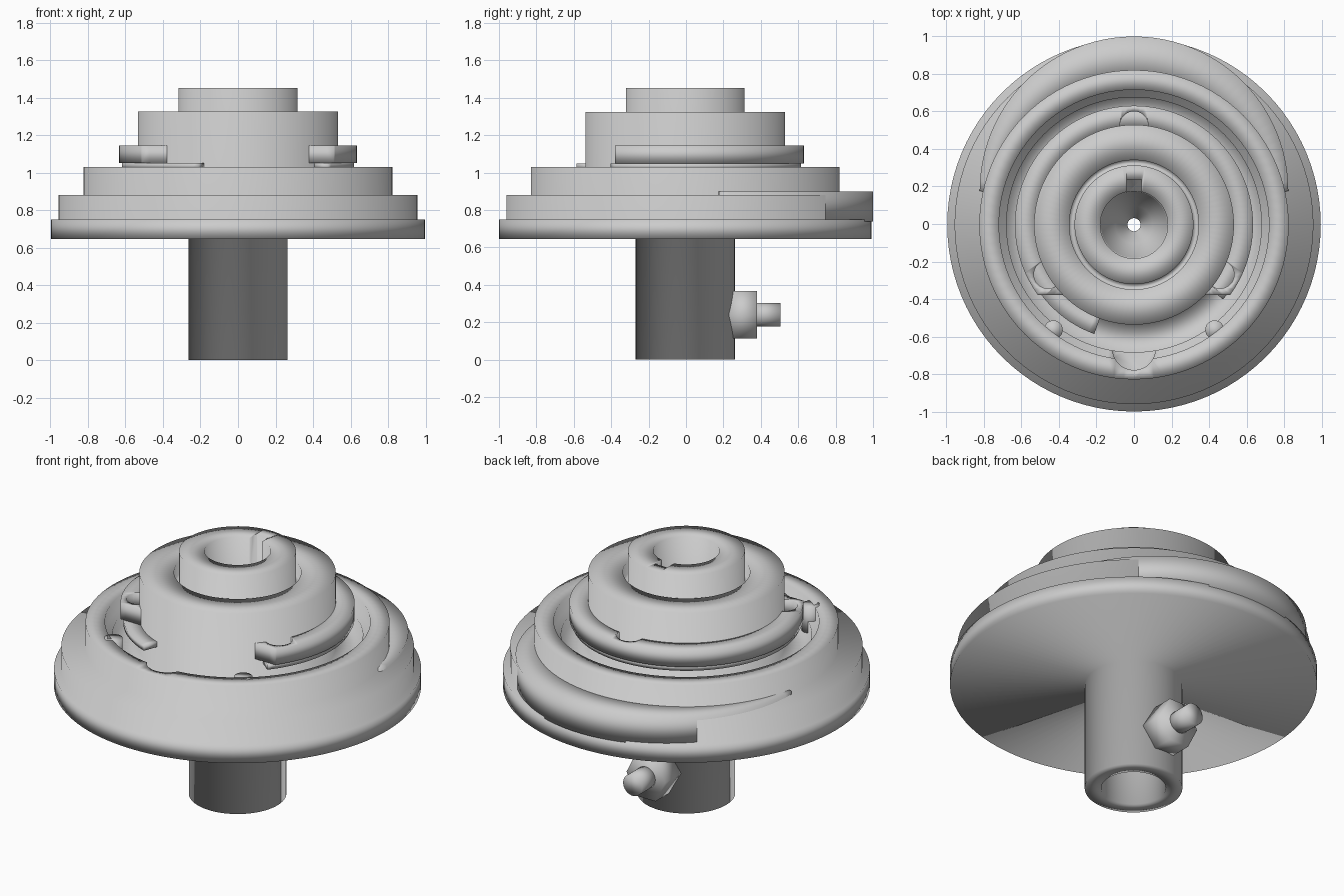
import bpy, bmesh, math
from mathutils import Matrix, Vector

if "Cube" in bpy.data.objects:
    bpy.data.objects.remove(bpy.data.objects["Cube"])

OFF = Vector((0, -0.004, 0))
metal = bpy.data.materials.new("light grey metal")
metal.diffuse_color = (0.6, 0.6, 0.6, 1)
metal.use_nodes = True
metal.node_tree.nodes["Principled BSDF"].inputs["Base Color"].default_value = metal.diffuse_color


def finish(name, bm):
    bmesh.ops.recalc_face_normals(bm, faces=bm.faces)
    bmesh.ops.translate(bm, verts=bm.verts, vec=OFF)
    me = bpy.data.meshes.new(name)
    bm.to_mesh(me)
    bm.free()
    me.materials.append(metal)
    ob = bpy.data.objects.new(name, me)
    bpy.context.collection.objects.link(ob)
    return ob


def sweep(name, rows, full):
    """Skin a list of closed cross-sections, joined in a loop or capped at the ends."""
    bm = bmesh.new()
    rings = [[bm.verts.new(p) for p in row] for row in rows]
    n = len(rings[0])
    for i in range(len(rings) if full else len(rings) - 1):
        p, q = rings[i], rings[(i + 1) % len(rings)]
        for j in range(n):
            k = (j + 1) % n
            bm.faces.new((p[j], q[j], q[k], p[k]))
    if not full:
        bm.faces.new(rings[0])
        bm.faces.new(rings[-1])
    return finish(name, bm)


def lathe(name, profile, a0=0, a1=360, steps=96):
    """Revolve a closed (radius, z) profile about z, fully or as a sector."""
    full = a1 - a0 >= 360
    rows = []
    for i in range(steps if full else steps + 1):
        a = math.radians(a0 + (a1 - a0) * i / steps)
        rows.append([(r * math.cos(a), r * math.sin(a), z) for r, z in profile])
    return sweep(name, rows, full)


def rod(name, radius, length, loc, along_y=False, sides=32, spin=0, squash=1):
    bm = bmesh.new()
    bmesh.ops.create_cone(bm, cap_ends=True, segments=sides, radius1=radius, radius2=radius, depth=length)
    m = Matrix.Diagonal((squash, 1, 1, 1)) @ Matrix.Rotation(math.radians(spin), 4, "Z")
    if along_y:
        m = Matrix.Rotation(math.pi / 2, 4, "X") @ m
    bm.transform(Matrix.Translation(loc) @ m)
    return finish(name, bm)


def box(name, lo, hi):
    bm = bmesh.new()
    bmesh.ops.create_cube(bm, size=1)
    for v in bm.verts:
        v.co = [lo[i] if v.co[i] < 0 else hi[i] for i in range(3)]
    return finish(name, bm)


def cut(ob, cutter):
    m = ob.modifiers.new("cut", "BOOLEAN")
    m.operation, m.solver, m.object = "DIFFERENCE", "EXACT", cutter
    bpy.context.view_layer.objects.active = ob
    bpy.ops.object.modifier_apply(modifier=m.name)
    bpy.data.objects.remove(cutter)


# Main turned body: shaft, stepped discs, trench, hub, collar and stepped bore
body = lathe("stepped_body", [
    (0.175, 0), (0.265, 0), (0.265, 0.645), (0.996, 0.645), (0.996, 0.75),
    (0.957, 0.75), (0.957, 0.88), (0.825, 0.88), (0.825, 1.03), (0.72, 1.03),
    (0.72, 0.95), (0.68, 0.95), (0.68, 0.88), (0.533, 0.88), (0.533, 1.325),
    (0.345, 1.325), (0.345, 1.25), (0.317, 1.25), (0.317, 1.452), (0.18, 1.452),
    (0.175, 1.0), (0.13, 0.95), (0.1, 0.85), (0.035, 0.8), (0.035, 0.6),
    (0.1, 0.55), (0.175, 0.5)])
# Keyway in the collar and scallop in the front of the rim
cut(body, box("keyway_cutter", (-0.04, 0.1, 1.2), (0.04, 0.24, 1.6)))
cut(body, rod("scallop_cutter", 0.115, 0.4, (0, -0.66, 1.09)))

# Thin seat and flange around the hub, open at the front with square ends
lathe("flange_seat", [(0.52, 1.02), (0.62, 1.02), (0.62, 1.05), (0.52, 1.05)], -40, 250)
flange = lathe("hub_flange", [(0.52, 1.05), (0.635, 1.05), (0.635, 1.145), (0.52, 1.145)], -50, 230)
cut(flange, box("end_cutter", (-1, -1, 0.9), (1, -0.375, 1.3)))
for deg in (90, 210, 330):
    a = math.radians(deg)
    cut(flange, rod("hole_cutter", 0.075, 0.4, (0.53 * math.cos(a), 0.53 * math.sin(a), 1.1)))

# Eccentric crescent lobe bulging out at the back of the middle disc
rows = []
for i in range(49):
    a = math.pi * i / 48
    outer = Vector((0.823 * math.cos(a), 0.181 + 0.823 * math.sin(a), 0))
    inner = outer.normalized() * 0.77
    rows.append([(p.x, p.y, z) for p, z in ((inner, 0.74), (outer, 0.74), (outer, 0.9), (inner, 0.9))])
sweep("back_lobe", rows, False)

# Small pins in the trench
for s in (-1, 1):
    rod("trench_pin", 0.05, 0.16, (s * 0.43, -0.56, 0.95))

# Clamping nut and stud on the shaft
rod("clamp_nut", 0.147, 0.15, (0, 0.309, 0.24), True, 6, 30, 0.87)
rod("clamp_stud", 0.063, 0.16, (0, 0.429, 0.24), True)

# Fully smooth shading, so corners look softly rolled
for ob in bpy.context.scene.objects:
    ob.data.shade_smooth()
